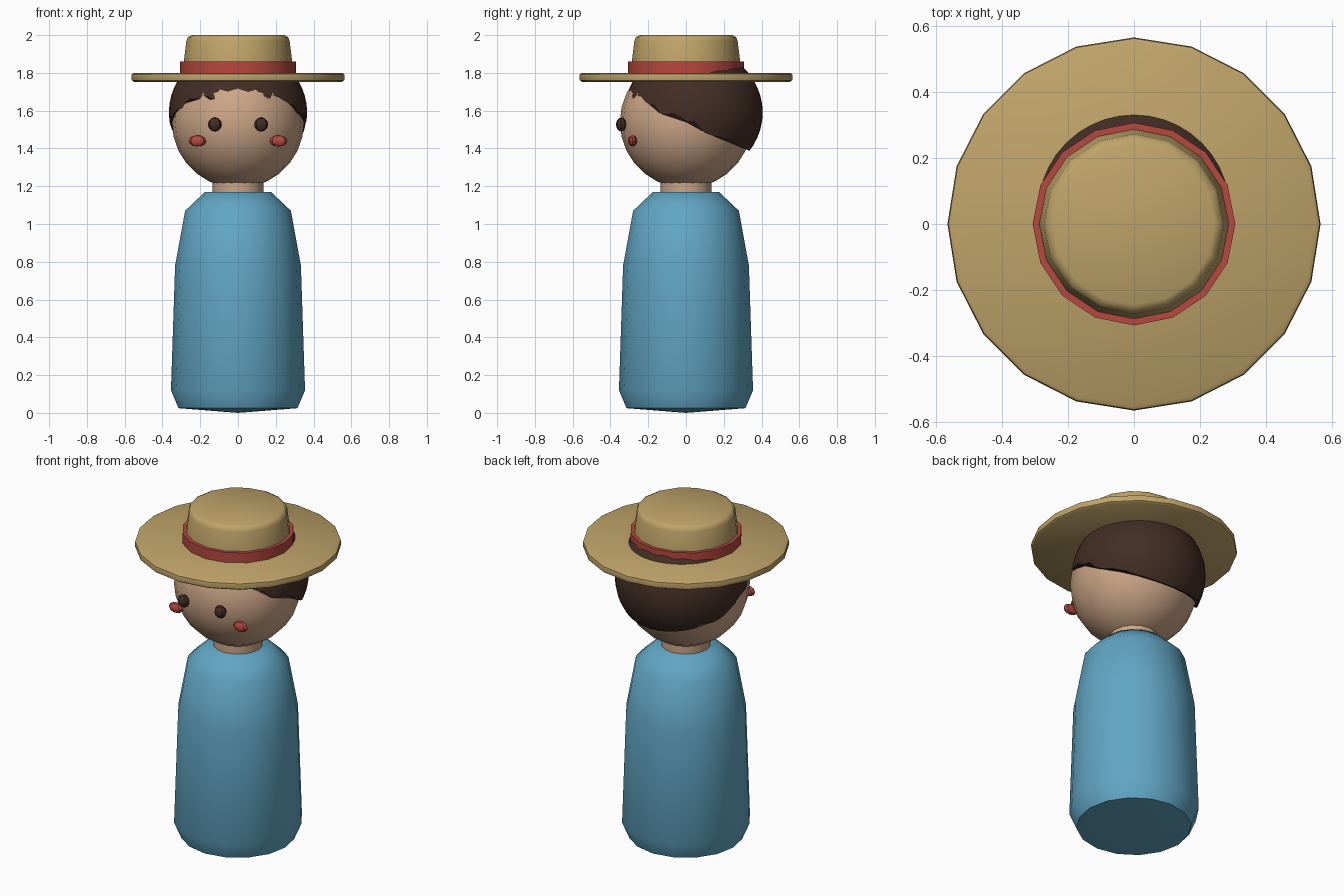
import bpy, bmesh, math
from mathutils import Vector

if "Cube" in bpy.data.objects:
    bpy.data.objects.remove(bpy.data.objects["Cube"], do_unlink=True)


def material(name, rgb):
    m = bpy.data.materials.new(name)
    m.use_nodes = True
    m.diffuse_color = (*rgb, 1)
    m.node_tree.nodes["Principled BSDF"].inputs["Base Color"].default_value = (*rgb, 1)
    return m


BLUE = material("blue paint", (0.12, 0.38, 0.55))
SKIN = material("warm skin", (0.60, 0.38, 0.24))
HAIR = material("dark brown", (0.055, 0.027, 0.018))
STRAW = material("straw", (0.52, 0.37, 0.14))
RED = material("red", (0.47, 0.065, 0.05))


def finish(bm, name, mat, angle=45):
    bmesh.ops.recalc_face_normals(bm, faces=bm.faces)
    mesh = bpy.data.meshes.new(name)
    bm.to_mesh(mesh)
    bm.free()
    mesh.materials.append(mat)
    ob = bpy.data.objects.new(name, mesh)
    bpy.context.collection.objects.link(ob)
    bpy.ops.object.select_all(action="DESELECT")
    ob.select_set(True)
    bpy.context.view_layer.objects.active = ob
    bpy.ops.object.shade_smooth_by_angle(angle=math.radians(angle))
    return ob


def lathe(name, mat, profile, sides, angle=45):
    """Spin a (radius, height) profile around z."""
    bm = bmesh.new()
    verts = [bm.verts.new((r, 0, z)) for r, z in profile]
    edges = [bm.edges.new(pair) for pair in zip(verts, verts[1:])]
    bmesh.ops.spin(bm, geom=verts + edges, axis=(0, 0, 1), cent=(0, 0, 0),
                   angle=math.tau, steps=sides, use_duplicate=False)
    bmesh.ops.remove_doubles(bm, verts=bm.verts, dist=0.0005)
    return finish(bm, name, mat, angle)


def ball(center, radii, sides, rings):
    bm = bmesh.new()
    bmesh.ops.create_uvsphere(bm, u_segments=sides, v_segments=rings, radius=1)
    bmesh.ops.scale(bm, vec=radii, verts=bm.verts)
    bmesh.ops.translate(bm, vec=center, verts=bm.verts)
    return bm


# Peg body with a shallow domed base, and neck
lathe("body", BLUE, [(0, 0), (0.315, 0.025), (0.355, 0.12), (0.333, 0.78),
                     (0.28, 1.07), (0.175, 1.17), (0, 1.17)], 16)
lathe("neck", SKIN, [(0, 1.15), (0.135, 1.15), (0.135, 1.26), (0, 1.26)], 16)

# Head
finish(ball((0, 0, 1.54), (0.35, 0.35, 0.35), 20, 14), "head", SKIN)

# Hair cap, cut along a slanted plane with a ragged front hairline
bm = ball((0, 0.04, 1.59), (0.366, 0.366, 0.345), 40, 24)
normal = Vector((0, 0.47, 1)).normalized()
cut = bmesh.ops.bisect_plane(bm, geom=bm.verts[:] + bm.edges[:] + bm.faces[:],
                             plane_co=(0, 0, 1.545), plane_no=normal, clear_inner=True)
rim = [e for e in cut["geom_cut"] if isinstance(e, bmesh.types.BMEdge)]
for v in {v for e in rim for v in e.verts}:
    if v.co.y < 0.25:
        a = math.atan2(v.co.x, -v.co.y)
        v.co += normal * 0.012 * (math.sin(a * 19) + math.cos(a * 8))
bmesh.ops.holes_fill(bm, edges=bm.edges)
finish(bm, "hair", HAIR)

# Eyes and cheeks
for side, x in (("left", 1), ("right", -1)):
    finish(ball((0.123 * x, -0.343, 1.527), (0.037, 0.028, 0.037), 8, 6),
           side + "_eye", HAIR, 30)
    finish(ball((0.215 * x, -0.283, 1.44), (0.047, 0.024, 0.03), 8, 6),
           side + "_cheek", RED, 30)

# Hat
lathe("hat_brim", STRAW, [(0, 1.752), (0.55, 1.752), (0.562, 1.76), (0.565, 1.777),
                          (0.562, 1.793), (0.55, 1.8), (0, 1.8)], 20)
lathe("hat_crown", STRAW, [(0, 1.78), (0.295, 1.78), (0.287, 1.86), (0.273, 1.97),
                           (0.265, 1.99), (0.245, 2.0), (0, 2.0)], 16, 50)
lathe("hat_band", RED, [(0.27, 1.79), (0.307, 1.79), (0.307, 1.86), (0.27, 1.86),
                        (0.27, 1.79)], 16)
